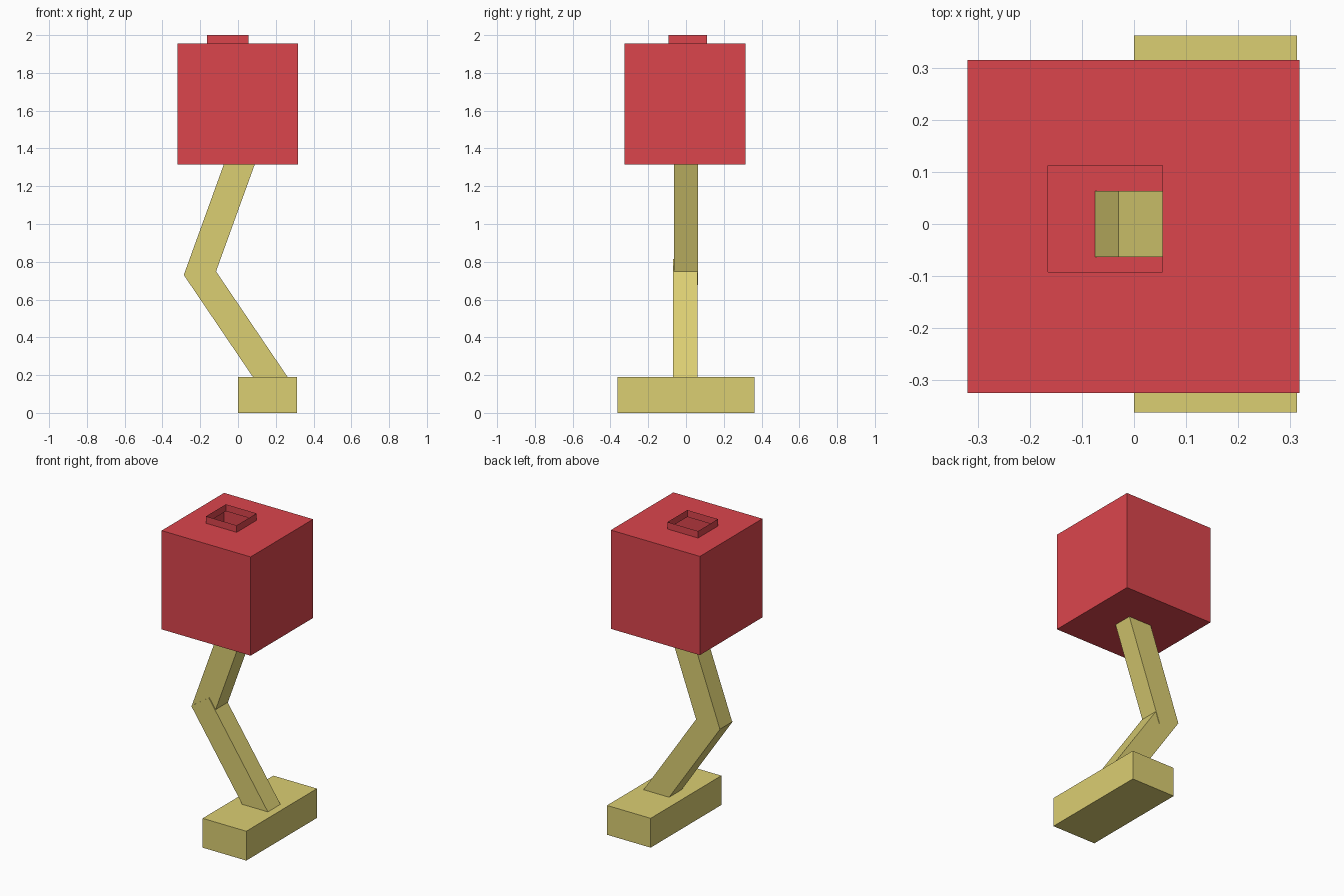
import bpy
import bmesh
from mathutils import Vector

if "Cube" in bpy.data.objects:
    bpy.data.objects.remove(bpy.data.objects["Cube"], do_unlink=True)


def material(name, rgb):
    mat = bpy.data.materials.new(name)
    mat.use_nodes = True
    mat.diffuse_color = (*rgb, 1)
    mat.node_tree.nodes["Principled BSDF"].inputs["Base Color"].default_value = (*rgb, 1)
    return mat


red = material("warm red", (0.71, 0.06, 0.073))
yellow = material("straw yellow", (0.71, 0.62, 0.17))


def rect(x0, x1, y0, y1, z):
    """Counter-clockwise rectangle at one height."""
    return [Vector(p) for p in ((x0, y0, z), (x1, y0, z), (x1, y1, z), (x0, y1, z))]


def loft(name, loops, mat, close_end=True):
    """Join stacked four-corner loops into one flat-faced shell."""
    bm = bmesh.new()
    rings = [[bm.verts.new(p) for p in loop] for loop in loops]
    bm.faces.new(rings[0][::-1])
    for low, high in zip(rings, rings[1:]):
        for i in range(4):
            j = (i + 1) % 4
            bm.faces.new((low[i], low[j], high[j], high[i]))
    if close_end:
        bm.faces.new(rings[-1])
    mesh = bpy.data.meshes.new(name)
    bm.to_mesh(mesh)
    bm.free()
    mesh.materials.append(mat)
    obj = bpy.data.objects.new(name, mesh)
    bpy.context.collection.objects.link(obj)
    return obj


def beam(name, start, end, width, y0, y1):
    """Slanted square-ended beam; start and end lie on its left edge in x, z."""
    a, b = (Vector((x, 0, z)) for x, z in (start, end))
    along = (b - a).normalized()
    across = Vector((along.z, 0, -along.x)) * width
    front, back = Vector((0, y0, 0)), Vector((0, y1, 0))
    loops = [[p + front, p + across + front, p + across + back, p + back] for p in (a, b)]
    return loft(name, loops, yellow)


# Foot
loft("foot", [rect(0, 0.313, -0.362, 0.362, z) for z in (0, 0.19)], yellow)

# Bent leg
beam("lower_leg", (0.14, 0.1), (-0.287, 0.73), 0.152, -0.069, 0.06)
beam("upper_leg", (-0.287, 0.73), (-0.03, 1.44), 0.154, -0.063, 0.063)

# Hollow head with an open, thin-walled collar on top
outer = (-0.32, 0.318, -0.325, 0.315)
hole = (-0.165, 0.055, -0.092, 0.112)
loft("head", [rect(*outer, 1.315), rect(*outer, 1.955),
              rect(*hole, 1.955), rect(*hole, 2.0)], red, close_end=False)
